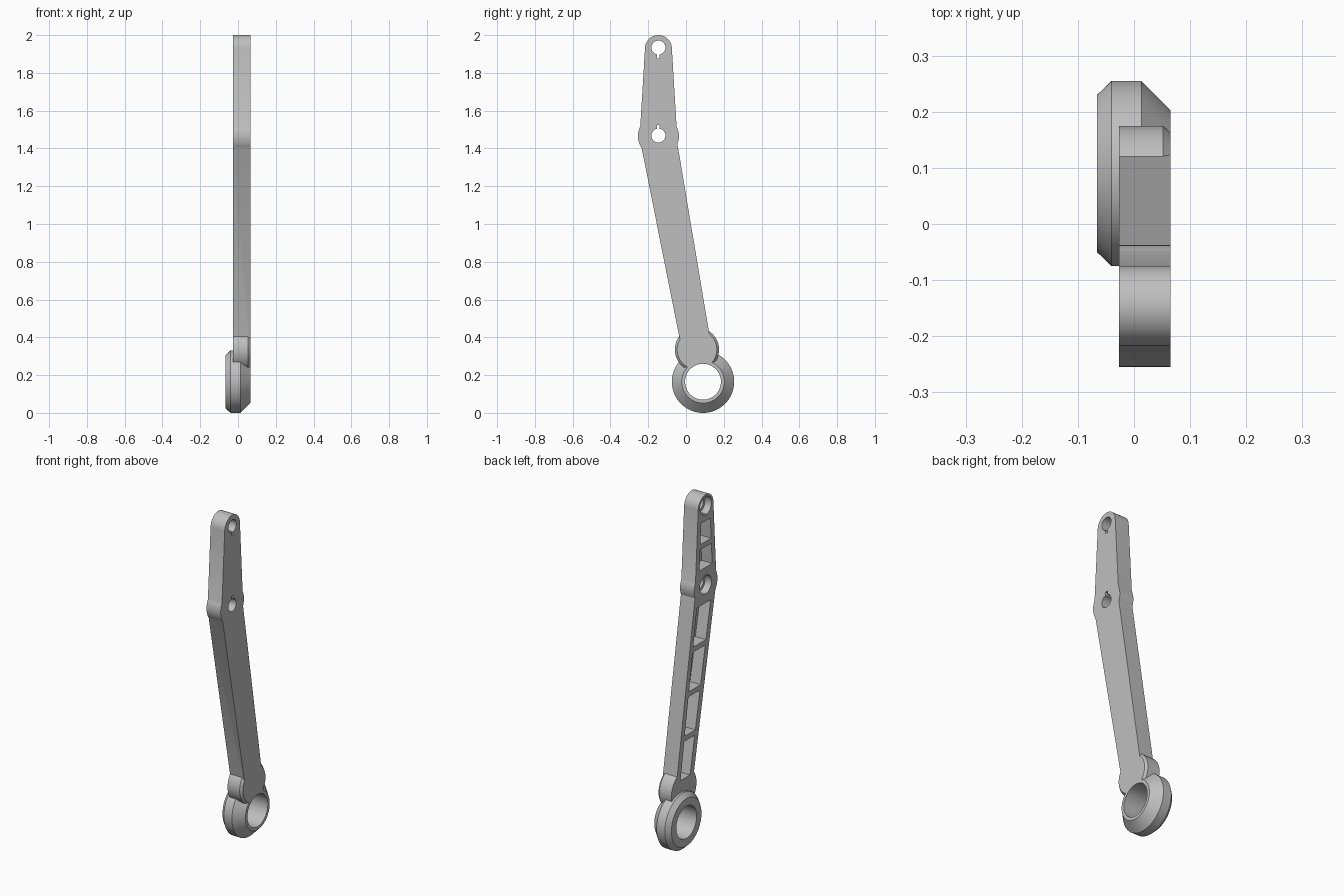
import bpy, bmesh, math

if "Cube" in bpy.data.objects:
    bpy.data.objects.remove(bpy.data.objects["Cube"])

BACK, FRONT = -0.027, 0.065   # arm faces along x

grey = bpy.data.materials.new("plain grey")
grey.diffuse_color = (0.52, 0.52, 0.52, 1)
grey.use_nodes = True
grey.node_tree.nodes["Principled BSDF"].inputs["Base Color"].default_value = grey.diffuse_color


def loft(name, sections):
    """Solid through matching loops of points, capped at both ends."""
    bm = bmesh.new()
    loops = [[bm.verts.new(p) for p in s] for s in sections]
    n = len(loops[0])
    for a, b in zip(loops, loops[1:]):
        for i in range(n):
            bm.faces.new((a[i], a[(i + 1) % n], b[(i + 1) % n], b[i]))
    bm.faces.new(loops[0][::-1])
    bm.faces.new(loops[-1])
    bmesh.ops.recalc_face_normals(bm, faces=bm.faces[:])
    me = bpy.data.meshes.new(name)
    bm.to_mesh(me)
    bm.free()
    me.materials.append(grey)
    ob = bpy.data.objects.new(name, me)
    bpy.context.collection.objects.link(ob)
    return ob


def plate(name, outline, x0, x1):
    return loft(name, [[(x, y, z) for y, z in outline] for x in (x0, x1)])


def arc(cy, cz, r, a0, a1, n):
    return [(cy + r * math.cos(math.radians(a0 + (a1 - a0) * i / n)),
             cz + r * math.sin(math.radians(a0 + (a1 - a0) * i / n)))
            for i in range(n + 1)]


def turned(name, cy, cz, profile, n=72):
    """Round solid about the x direction from (x, radius) pairs."""
    return loft(name, [[(x, y, z) for y, z in arc(cy, cz, r, 0, 360, n)[:-1]]
                       for x, r in profile])


def combine(target, other, op):
    other.hide_render = True
    mod = target.modifiers.new(op, 'BOOLEAN')
    mod.operation, mod.object, mod.solver = op, other, 'EXACT'
    bpy.context.view_layer.objects.active = target
    bpy.ops.object.modifier_apply(modifier=mod.name)
    bpy.data.objects.remove(other)


# Arm outline: slanted lower bar, middle boss, tapered upper bar, round tip
outline = ([(0.128, 0.39), (0.122, 0.426)]
           + arc(-0.146, 1.465, 0.1085, -22, 27.5, 10)
           + arc(-0.146, 1.929, 0.071, 3, 177, 32)
           + arc(-0.146, 1.465, 0.1085, 152.5, 215, 14)
           + [(-0.035, 0.40), (-0.02, 0.36)])
arm = plate("lever_arm", outline, BACK, FRONT)

# Lower boss and chamfered ring
combine(arm, turned("lower_boss", 0.058, 0.335,
                    [(BACK, 0.117), (0.052, 0.117), (FRONT, 0.105)]), 'UNION')
combine(arm, turned("pivot_ring", 0.09, 0.165,
                    [(-0.066, 0.14), (-0.04, 0.165), (0.013, 0.165),
                     (FRONT, 0.113)]), 'UNION')
combine(arm, turned("ring_bore", 0.09, 0.165,
                    [(-0.2, 0.095), (0.2, 0.095)]), 'DIFFERENCE')

# Keyed holes with a counterbore on the back
for cz, way in ((1.468, 1), (1.934, -1)):
    combine(arm, turned("hole", -0.146, cz, [(-0.2, 0.037), (0.2, 0.037)], 40),
            'DIFFERENCE')
    slot = [(-0.153, cz), (-0.139, cz), (-0.139, cz + way * 0.057),
            (-0.153, cz + way * 0.057)]
    combine(arm, plate("key_slot", slot, -0.2, 0.2), 'DIFFERENCE')
    combine(arm, turned("counterbore", -0.146, cz,
                        [(-0.1, 0.054), (0.015, 0.054)], 40), 'DIFFERENCE')


# Pockets in the back, following the tapered sides
def pockets(left, right, z0, z1, count, wall, rib):
    def at(edge, z):
        (ya, za), (yb, zb) = edge
        return ya + (yb - ya) * (z - za) / (zb - za)
    h = (z1 - z0 - rib * (count - 1)) / count
    for i in range(count):
        a = z0 + i * (h + rib)
        b = a + h
        shape = [(at(left, a) + wall, a), (at(right, a) - wall, a),
                 (at(right, b) - wall, b), (at(left, b) + wall, b)]
        combine(arm, plate("pocket", shape, -0.1, 0.042), 'DIFFERENCE')


pockets(((-0.035, 0.40), (-0.235, 1.40)), ((0.122, 0.426), (-0.037, 1.42)),
        0.40, 1.36, 4, 0.036, 0.03)
pockets(((-0.243, 1.515), (-0.217, 1.925)), ((-0.05, 1.515), (-0.074, 1.925)),
        1.57, 1.845, 2, 0.034, 0.03)

bpy.ops.object.select_all(action='DESELECT')
arm.select_set(True)
bpy.context.view_layer.objects.active = arm
bpy.ops.object.shade_smooth_by_angle(angle=math.radians(25))
